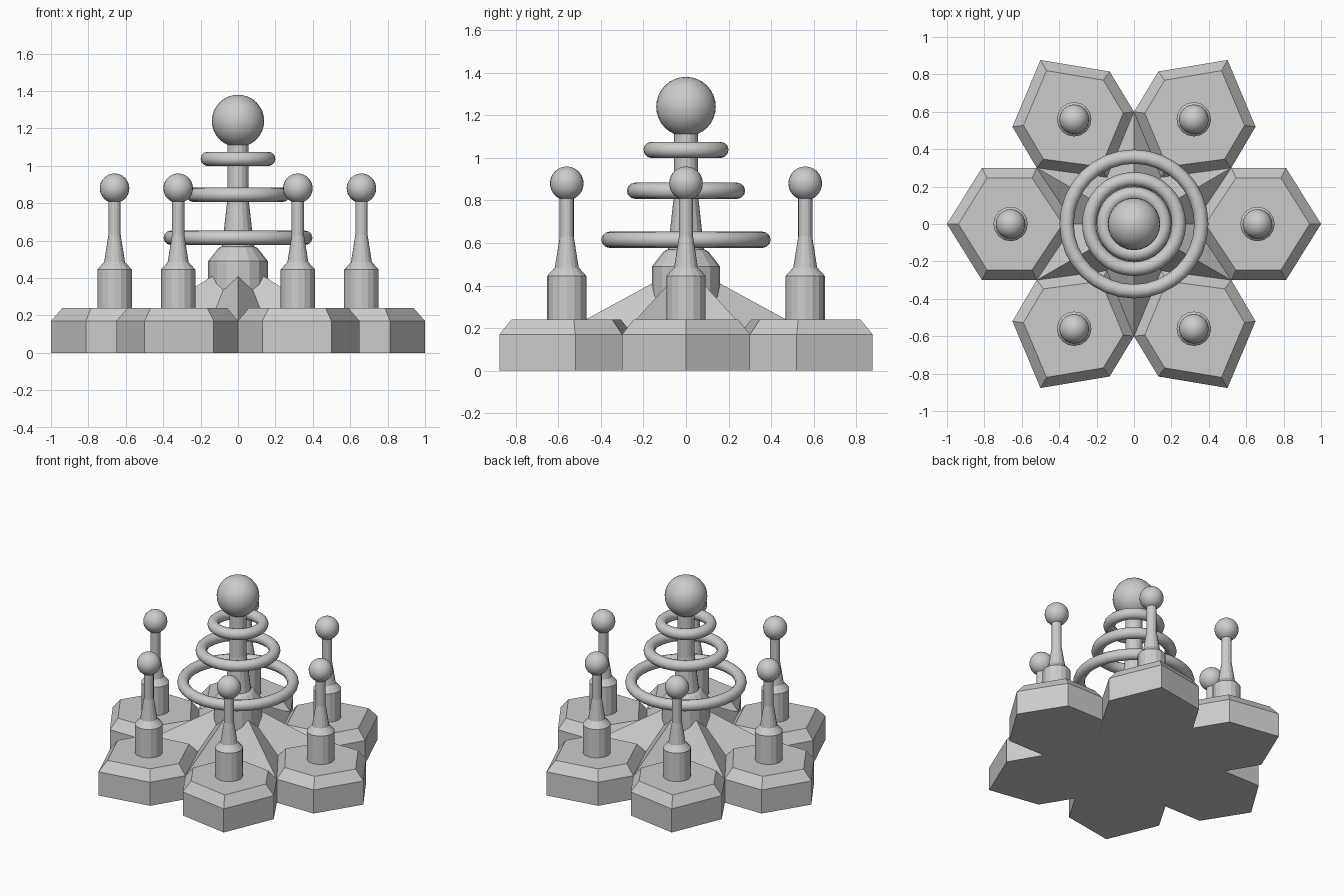
import bpy, bmesh, math
from mathutils import Vector

if "Cube" in bpy.data.objects:
    bpy.data.objects.remove(bpy.data.objects["Cube"])


def make(name, verts, faces, smooth=False):
    me = bpy.data.meshes.new(name)
    bm = bmesh.new()
    vs = [bm.verts.new(v) for v in verts]
    for f in faces:
        bm.faces.new([vs[i] for i in f])
    bmesh.ops.recalc_face_normals(bm, faces=bm.faces)
    bm.to_mesh(me)
    bm.free()
    ob = bpy.data.objects.new(name, me)
    bpy.context.collection.objects.link(ob)
    return ob


def loft(name, loops):
    """Closed solid through stacked loops of equal length."""
    n = len(loops[0])
    verts = [v for lp in loops for v in lp]
    faces = [range(n), range(len(verts) - n, len(verts))]
    for k in range(len(loops) - 1):
        for i in range(n):
            j = (i + 1) % n
            faces.append((k*n + i, k*n + j, k*n + n + j, k*n + n + i))
    return make(name, verts, faces)


def lathe(name, profile, x, y, n=16):
    return loft(name, [[(x + r*math.cos(2*math.pi*i/n), y + r*math.sin(2*math.pi*i/n), z)
                        for i in range(n)] for r, z in profile])


def smooth(name):
    ob = bpy.context.object
    ob.name = name
    bpy.ops.object.shade_smooth_by_angle(angle=math.radians(40))


def ball(name, r, loc):
    bpy.ops.mesh.primitive_uv_sphere_add(segments=24, ring_count=16, radius=r, location=loc)
    smooth(name)


# Outlines of the side and diagonal hexagonal pads
side = [(1, 0), (.813, .3), (.52, .3), (.32, 0), (.52, -.3), (.813, -.3)]
diag = [(.52, .3), (.65, .52), (.5, .877), (.13, .815), (0, .6), (.145, .25)]
pads = [(side, 1, 1), (side, -1, 1)] + [(diag, sx, sy) for sx in (1, -1) for sy in (1, -1)]

for k, (outline, sx, sy) in enumerate(pads):
    pts = [Vector((x*sx, y*sy)) for x, y in outline]
    c = Vector((.66*sx, 0)) if outline is side else Vector((.32*sx, .56*sy))
    top = [c + (p - c)*.82 for p in pts]
    # Pad with chamfered top
    loft(f"pad_{k}", [[(p.x, p.y, 0) for p in pts],
                      [(p.x, p.y, .17) for p in pts],
                      [(p.x, p.y, .24) for p in top]])
    # Small spire and its ball
    lathe(f"small_spire_{k}", [(.092, .2), (.092, .445), (.056, .485), (.033, .63), (.033, .85)], c.x, c.y)
    ball(f"small_ball_{k}", .079, (c.x, c.y, .88))

# Ridged central hub filling the star between the pads
outer, inner, base = [], [], []
low = {0: (.32, 0), 60: (.145, .25), 120: (-.145, .25),
       180: (-.32, 0), 240: (-.145, -.25), 300: (.145, -.25)}
for a in range(0, 360, 30):
    t = math.radians(a)
    x, y = low.get(a, (.6*math.cos(t), .6*math.sin(t)))
    ridge = a % 60 == 30
    base.append((x, y, 0))
    outer.append((x, y, .17))
    inner.append((.155*math.cos(t), .155*math.sin(t), .412 if ridge else .34))
core = [(.05*math.cos(math.radians(a)), .05*math.sin(math.radians(a)), .41) for a in range(0, 360, 30)]
loft("ridged_hub", [base, outer, inner, core])

# Central spire, ball and floating rings
lathe("central_spire", [(.16, .2), (.16, .49), (.105, .56), (.085, .57), (.057, .82), (.057, 1.15)], 0, 0)
ball("central_ball", .14, (0, 0, 1.24))
for k, (r, z) in enumerate([(.36, .615), (.24, .845), (.162, 1.037)]):
    bpy.ops.mesh.primitive_torus_add(major_segments=32, minor_segments=12, major_radius=r,
                                     minor_radius=.038, location=(0, 0, z))
    smooth(f"ring_{k}")
